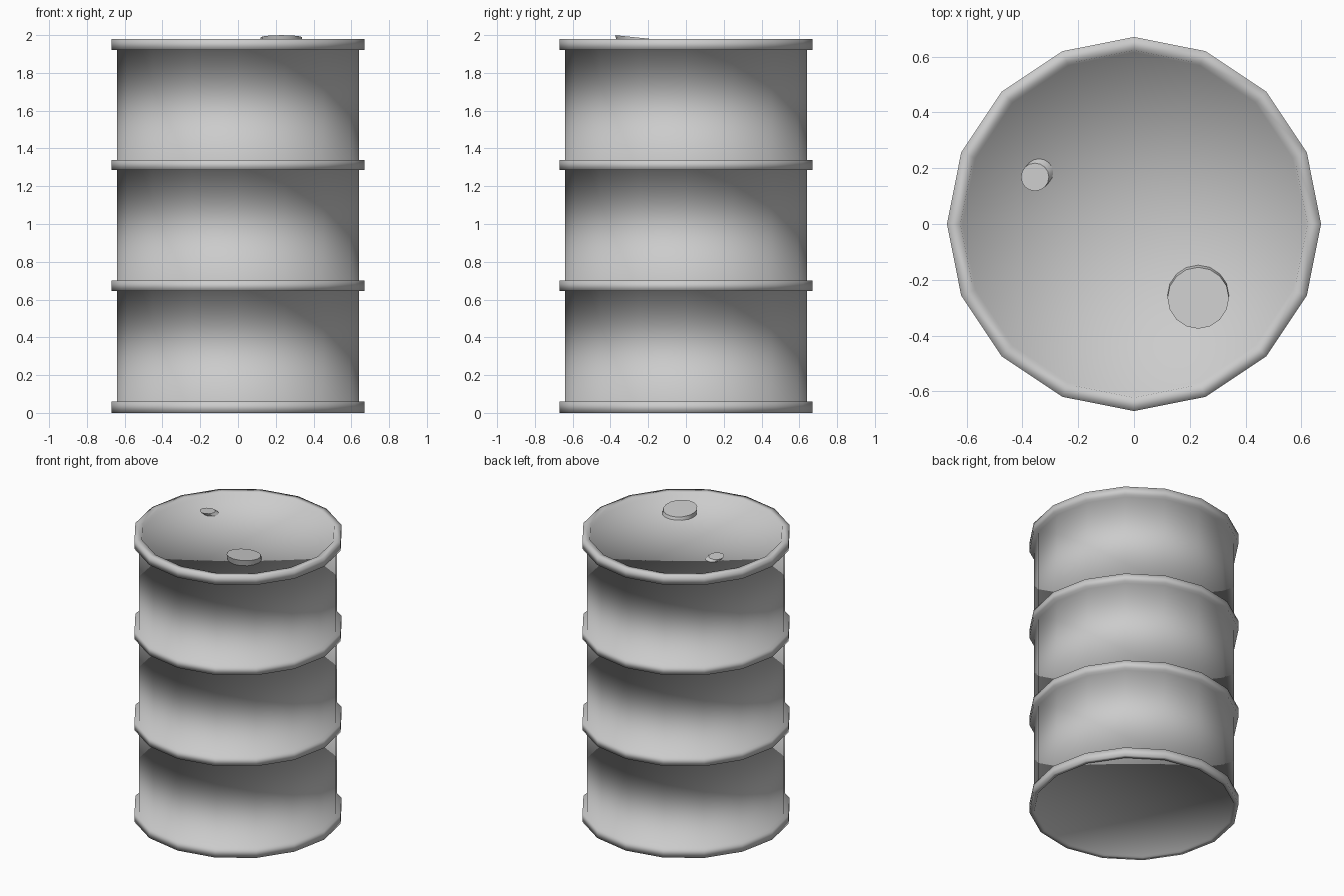
import bpy, bmesh
from math import cos, sin, pi
from mathutils import Matrix, Vector

if "Cube" in bpy.data.objects:
    bpy.data.objects.remove(bpy.data.objects["Cube"])

SIDES = 16


def finish(bm, name):
    bmesh.ops.recalc_face_normals(bm, faces=bm.faces)
    mesh = bpy.data.meshes.new(name)
    bm.to_mesh(mesh)
    bm.free()
    for p in mesh.polygons:
        p.use_smooth = True
    ob = bpy.data.objects.new(name, mesh)
    bpy.context.collection.objects.link(ob)
    return ob


def lathe(name, profile):
    """Spin (radius, z) points; radius 0 becomes a pole."""
    bm = bmesh.new()
    rings = []
    for r, z in profile:
        n = 1 if r == 0 else SIDES
        rings.append([bm.verts.new((r * cos(2 * pi * i / SIDES), r * sin(2 * pi * i / SIDES), z))
                      for i in range(n)])
    for a, b in zip(rings, rings[1:]):
        for i in range(SIDES):
            j = (i + 1) % SIDES
            quad = [a[i % len(a)], a[j % len(a)], b[j % len(b)], b[i % len(b)]]
            bm.faces.new(list(dict.fromkeys(quad)))
    return finish(bm, name)


def bung(name, base, top, r, tilt):
    """Slanted plug with a slightly tipped top disc."""
    bm = bmesh.new()
    bmesh.ops.create_cone(bm, cap_ends=True, segments=SIDES, radius1=r, radius2=r, depth=2)
    for v in bm.verts:
        upper = v.co.z > 0
        v.co.z = -v.co.y * tilt if upper else 0
        v.co += Vector(top if upper else base)
    ob = finish(bm, name)
    bpy.context.view_layer.objects.active = ob
    ob.select_set(True)
    bpy.ops.object.shade_smooth_by_angle()
    ob.select_set(False)


R, HOOP = 0.64, 0.67

# Drum shell: base, bottom chime, two rolling hoops, top chime, recessed lid
profile = [(0, 0.01), (0.635, 0.01), (0.64, 0), (HOOP, 0), (HOOP, 0.06), (R, 0.06)]
for z0, z1 in ((0.645, 0.70), (1.285, 1.34)):
    profile += [(R, z0), (HOOP, z0), (HOOP, z1), (R, z1)]
profile += [(R, 1.92), (HOOP, 1.92), (HOOP, 1.98), (0.622, 1.98), (0.615, 1.955), (0, 1.96)]
lathe("drum_shell", profile)

# Large and small filler plugs on the lid
bung("large_bung", (0.23, -0.25, 1.94), (0.23, -0.265, 1.988), 0.11, 0.105)
bung("small_bung", (-0.325, 0.20, 1.94), (-0.355, 0.168, 1.975), 0.05, 0.05)
